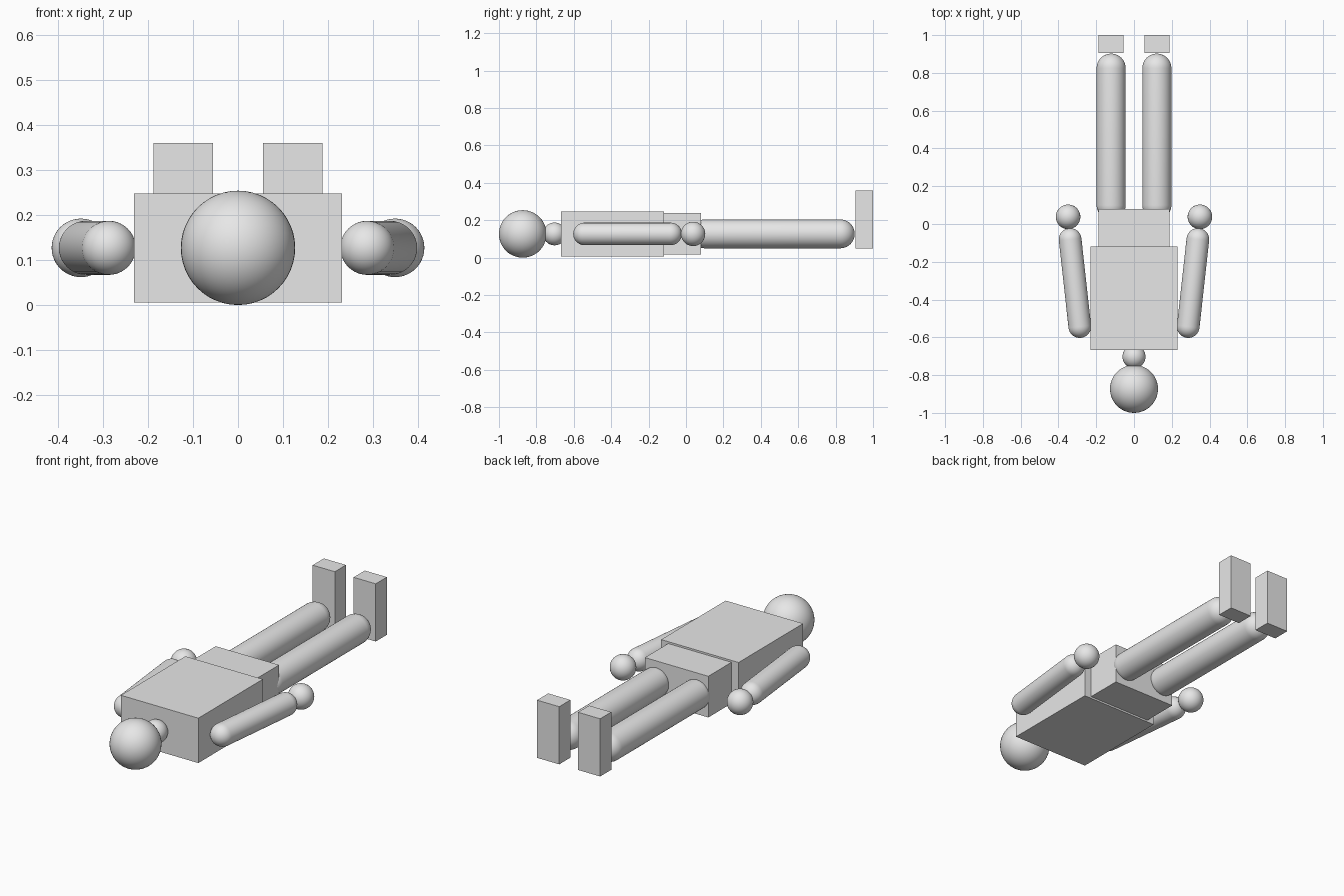
import bpy, bmesh, math
from mathutils import Vector

if "Cube" in bpy.data.objects:
    bpy.data.objects.remove(bpy.data.objects["Cube"])

grey = bpy.data.materials.new("plain_grey")
grey.use_nodes = True
grey.diffuse_color = (0.8, 0.8, 0.8, 1)
grey.node_tree.nodes["Principled BSDF"].inputs["Base Color"].default_value = (0.8, 0.8, 0.8, 1)

MID = 0.127  # height of the body's centre line


def finish(name, bm, smooth):
    bmesh.ops.recalc_face_normals(bm, faces=bm.faces)
    for face in bm.faces:
        face.smooth = smooth
    mesh = bpy.data.meshes.new(name)
    bm.to_mesh(mesh)
    bm.free()
    mesh.materials.append(grey)
    obj = bpy.data.objects.new(name, mesh)
    bpy.context.collection.objects.link(obj)
    return obj


def box(name, low, high):
    low, high = Vector(low), Vector(high)
    bm = bmesh.new()
    bmesh.ops.create_cube(bm, size=1)
    bmesh.ops.scale(bm, vec=high - low, verts=bm.verts)
    bmesh.ops.translate(bm, vec=(low + high) / 2, verts=bm.verts)
    return finish(name, bm, False)


def ball(name, centre, radius):
    bm = bmesh.new()
    bmesh.ops.create_uvsphere(bm, u_segments=48, v_segments=24, radius=radius)
    bmesh.ops.translate(bm, vec=centre, verts=bm.verts)
    return finish(name, bm, True)


def capsule(name, start, end, radius, steps=10, sides=40):
    """Round-ended rod between two cap centres, spun from a half profile."""
    start, end = Vector(start), Vector(end)
    axis = end - start
    angles = [math.pi / 2 * i / steps for i in range(steps + 1)]
    profile = [(radius * math.sin(a), -radius * math.cos(a)) for a in angles]
    profile += [(r, axis.length - z) for r, z in reversed(profile)]
    bm = bmesh.new()
    verts = [bm.verts.new((r, 0, z)) for r, z in profile]
    edges = [bm.edges.new(pair) for pair in zip(verts, verts[1:])]
    bmesh.ops.spin(bm, geom=verts + edges, cent=(0, 0, 0), axis=(0, 0, 1),
                   angle=2 * math.pi, steps=sides)
    bmesh.ops.remove_doubles(bm, verts=bm.verts, dist=1e-5)
    obj = finish(name, bm, True)
    obj.rotation_mode = 'QUATERNION'
    obj.rotation_quaternion = axis.to_track_quat('Z', 'Y')
    obj.location = start
    return obj


# Head, neck and trunk
ball("head", (0, -0.873, MID), 0.127)
ball("neck", (0, -0.703, MID), 0.061)
box("torso", (-0.231, -0.668, MID - 0.121), (0.231, -0.118, MID + 0.121))
box("hips", (-0.189, -0.118, MID - 0.111), (0.189, 0.08, MID + 0.111))

# Paired limbs
for side, s in (("left", 1), ("right", -1)):
    capsule(side + "_arm", (s * 0.287, -0.543, MID), (s * 0.338, -0.082, MID), 0.06)
    ball(side + "_hand", (s * 0.349, 0.038, MID), 0.065)
    capsule(side + "_leg", (s * 0.121, 0.1, MID), (s * 0.121, 0.825, MID), 0.077)
    x_in, x_out = s * 0.056, s * 0.188
    box(side + "_foot", (min(x_in, x_out), 0.905, 0.049), (max(x_in, x_out), 1.0, 0.36))
